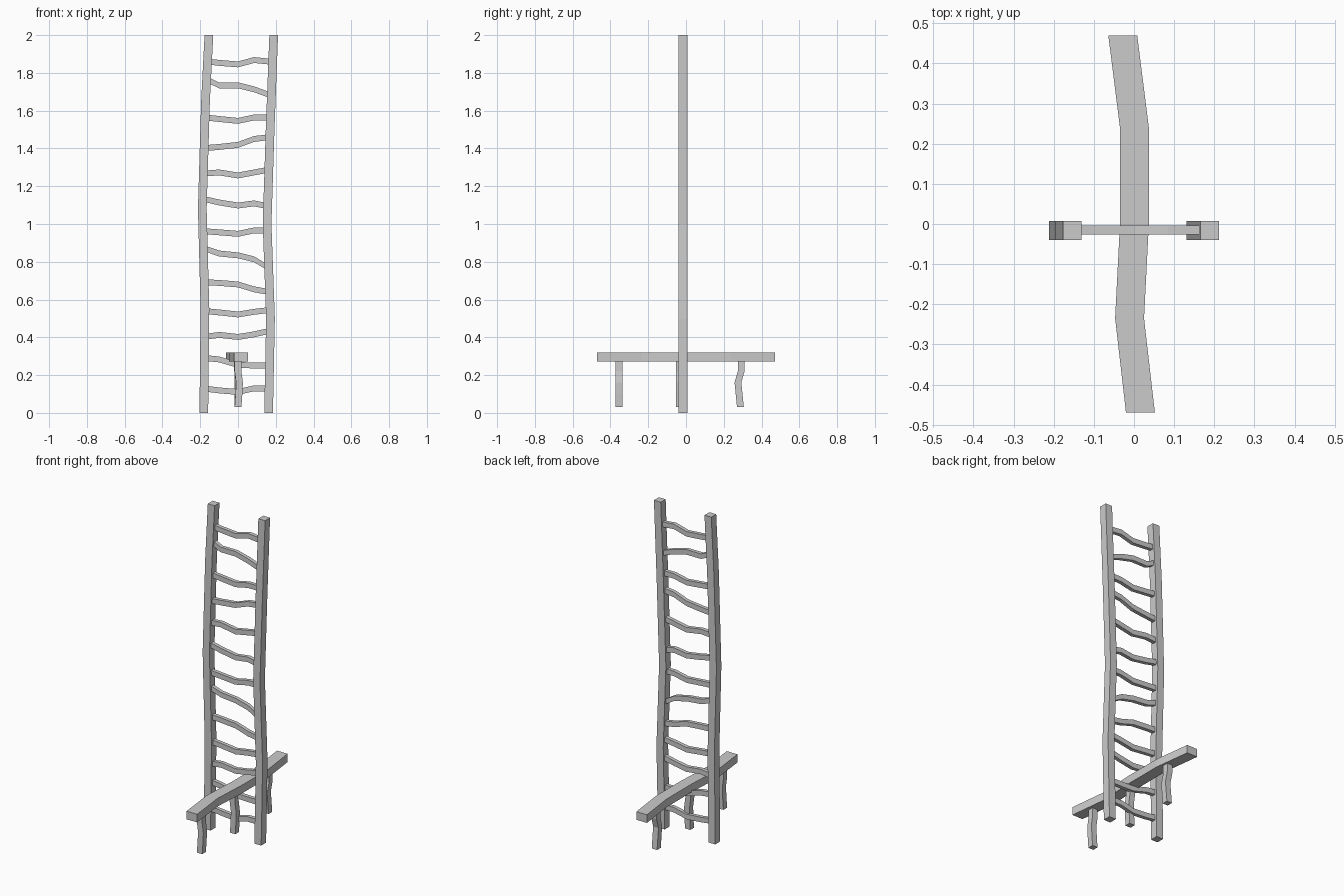
import bpy
import bmesh
from mathutils import Vector


def sweep(name, points, side_a, side_b):
    """Square-section bar through points; side_a / side_b are half-size vectors."""
    a, b = Vector(side_a), Vector(side_b)
    bm = bmesh.new()
    rings = []
    for p in points:
        p = Vector(p)
        rings.append([bm.verts.new(p + o) for o in (-a - b, a - b, a + b, b - a)])
    for r, s in zip(rings, rings[1:]):
        for i in range(4):
            j = (i + 1) % 4
            bm.faces.new((r[i], r[j], s[j], s[i]))
    bm.faces.new(rings[0][::-1])
    bm.faces.new(rings[-1])
    bmesh.ops.recalc_face_normals(bm, faces=bm.faces)
    mesh = bpy.data.meshes.new(name)
    bm.to_mesh(mesh)
    bm.free()
    obj = bpy.data.objects.new(name, mesh)
    bpy.context.collection.objects.link(obj)
    return obj


def x_at(path, z):
    """Post centre at height z."""
    for (x0, z0), (x1, z1) in zip(path, path[1:]):
        if z <= z1:
            return x0 + (x1 - x0) * (z - z0) / (z1 - z0)
    return path[-1][0]


Y = -0.016

# Crooked side posts as (x, z)
left = [(-0.181, 0), (-0.175, 0.55), (-0.189, 1.08), (-0.172, 1.65), (-0.154, 2)]
right = [(0.162, 0), (0.172, 0.5), (0.154, 1.0), (0.170, 1.5), (0.189, 2)]
for name, path in (("left_post", left), ("right_post", right)):
    sweep(name, [(x, Y, z) for x, z in path], (0.023, 0, 0), (0, 0.024, 0))

# Wavy rungs: heights at five stations across the ladder
rungs = [
    (0.127, 0.119, 0.111, 0.130, 0.130),
    (0.289, 0.283, 0.254, 0.251, 0.251),
    (0.405, 0.413, 0.402, 0.416, 0.431),
    (0.537, 0.532, 0.521, 0.535, 0.543),
    (0.691, 0.688, 0.680, 0.654, 0.643),
    (0.866, 0.844, 0.834, 0.813, 0.778),
    (0.961, 0.956, 0.948, 0.966, 0.966),
    (1.130, 1.114, 1.098, 1.109, 1.098),
    (1.268, 1.273, 1.257, 1.273, 1.284),
    (1.403, 1.408, 1.419, 1.450, 1.458),
    (1.562, 1.556, 1.546, 1.564, 1.564),
    (1.757, 1.734, 1.734, 1.713, 1.686),
    (1.858, 1.853, 1.845, 1.868, 1.860),
]
for i, h in enumerate(rungs):
    xs = (x_at(left, h[0]) + 0.018, -0.10, 0, 0.085, x_at(right, h[4]) - 0.018)
    sweep(f"rung_{i + 1}", [(x, Y + 0.001, z) for x, z in zip(xs, h)],
          (0, 0.0115, 0), (0, 0, 0.0155))

# Bent crossbeam running front to back
beam = [(0.016, -0.47), (-0.011, -0.235), (0.001, 0), (0.001, 0.24), (-0.028, 0.47)]
sweep("crossbeam", [(x, y, 0.296) for x, y in beam], (0.036, 0, 0), (0, 0, 0.025))

# Crooked legs under the beam: x and y at falling heights
heights = (0.28, 0.22, 0.16, 0.10, 0.03)
legs = {
    "front_leg": ((0.0, 0.0, 0.008, 0.005, 0.0), (-0.355,) * 5),
    "middle_leg": ((-0.002, -0.002, 0.006, 0.004, 0.0), (-0.034,) * 5),
    "back_leg": ((0.0,) * 5, (0.292, 0.292, 0.275, 0.281, 0.288)),
}
for name, (xs, ys) in legs.items():
    sweep(name, list(zip(xs, ys, heights)), (0.018, 0, 0), (0, 0.018, 0))
